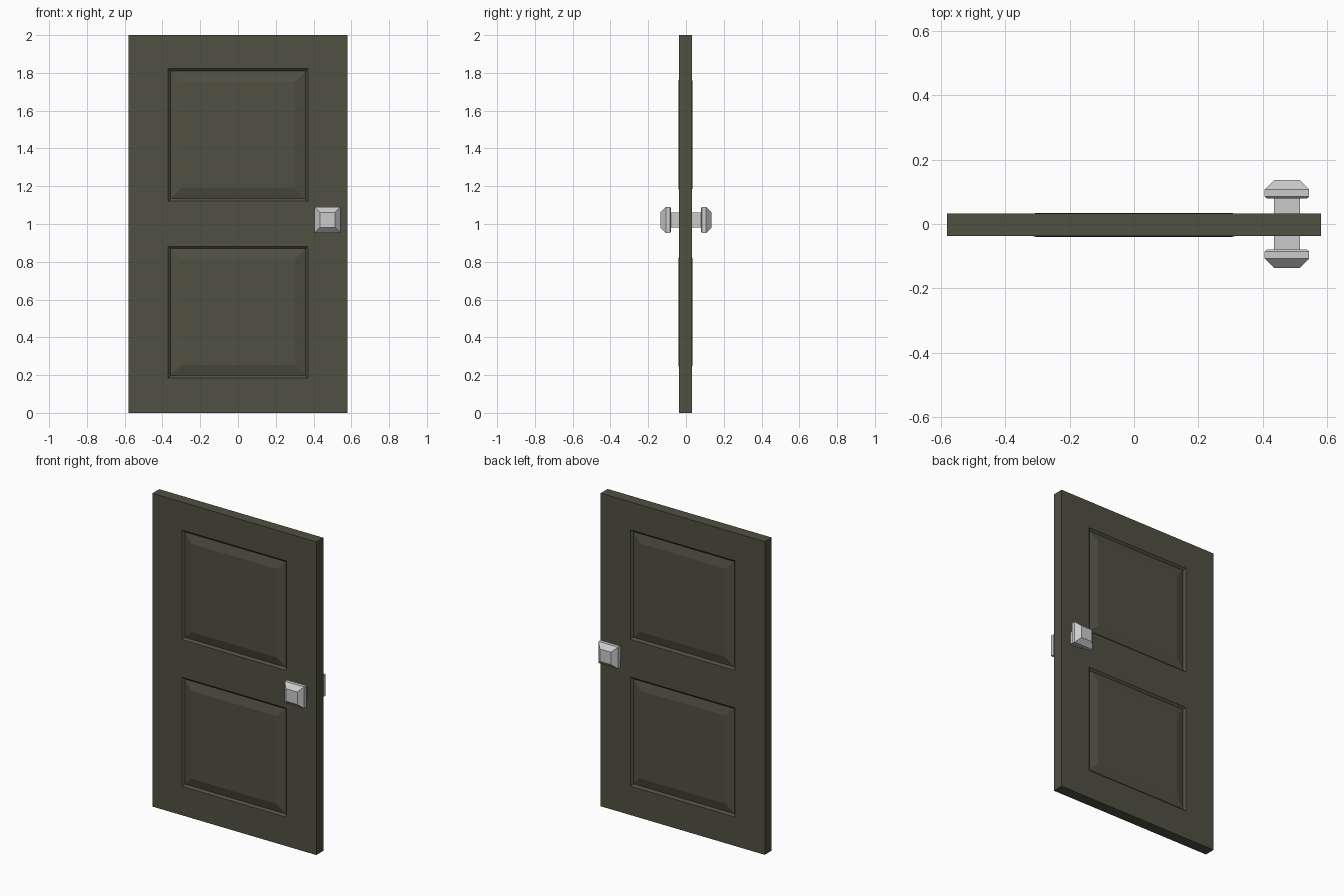
import bpy, bmesh
from mathutils import Vector

if "Cube" in bpy.data.objects:
    bpy.data.objects.remove(bpy.data.objects["Cube"])


def add_object(name, bm):
    bmesh.ops.recalc_face_normals(bm, faces=bm.faces)
    mesh = bpy.data.meshes.new(name)
    bm.to_mesh(mesh)
    bm.free()
    obj = bpy.data.objects.new(name, mesh)
    bpy.context.collection.objects.link(obj)
    return obj


# Door slab, cut into a grid so that the panel fields are separate faces
Y_FRONT, Y_BACK = -0.037, 0.033
PANELS = [(0.185, 0.882), (1.122, 1.822)]
PANEL_HALF = 0.37
bm = bmesh.new()
bmesh.ops.create_cube(bm, size=1)
for v in bm.verts:
    v.co = Vector((v.co.x * 1.16, Y_FRONT if v.co.y < 0 else Y_BACK, (v.co.z + 0.5) * 2))
cuts = [((x, 0, 0), (1, 0, 0)) for x in (-PANEL_HALF, PANEL_HALF)]
cuts += [((0, 0, z), (0, 0, 1)) for pair in PANELS for z in pair]
for co, no in cuts:
    bmesh.ops.bisect_plane(bm, geom=bm.verts[:] + bm.edges[:] + bm.faces[:],
                           plane_co=co, plane_no=no)

# Raised panels on both sides: moulded groove, sloped border, flat field
fields = []
for f in bm.faces:
    c = f.calc_center_median()
    if abs(f.normal.y) > 0.9 and abs(c.x) < 0.1 and any(a < c.z < b for a, b in PANELS):
        fields.append(f)
for f in fields:
    front = f.normal.y < 0
    steps = [(0.013, Y_FRONT + 0.012), (0.055, -0.0405)] if front else \
            [(0.013, Y_BACK - 0.012), (0.055, 0.0345)]
    for width, y in steps:
        bmesh.ops.inset_region(bm, faces=[f], thickness=width, use_even_offset=True)
        for v in f.verts:
            v.co.y = y
door = add_object("door_slab", bm)
paint = bpy.data.materials.new("olive_paint")
paint.diffuse_color = (0.08, 0.08, 0.052, 1)
paint.use_nodes = True
paint.node_tree.nodes["Principled BSDF"].inputs["Base Color"].default_value = paint.diffuse_color
door.data.materials.append(paint)

# Square knobs on a shared spindle: (y, half width) stations from front to back
half = [(0.136, 0.04), (0.107, 0.069), (0.085, 0.069), (0.079, 0.062), (0.079, 0.04)]
stations = [(-y, r) for y, r in half] + half[::-1]
bm = bmesh.new()
rings = []
for y, r in stations:
    rings.append([bm.verts.new((0.474 + sx * r, y, 1.022 + sz * r))
                  for sx, sz in ((-1, -1), (1, -1), (1, 1), (-1, 1))])
for a, b in zip(rings, rings[1:]):
    for i in range(4):
        j = (i + 1) % 4
        bm.faces.new((a[i], a[j], b[j], b[i]))
bm.faces.new(rings[0])
bm.faces.new(rings[-1])
add_object("door_knobs", bm)
